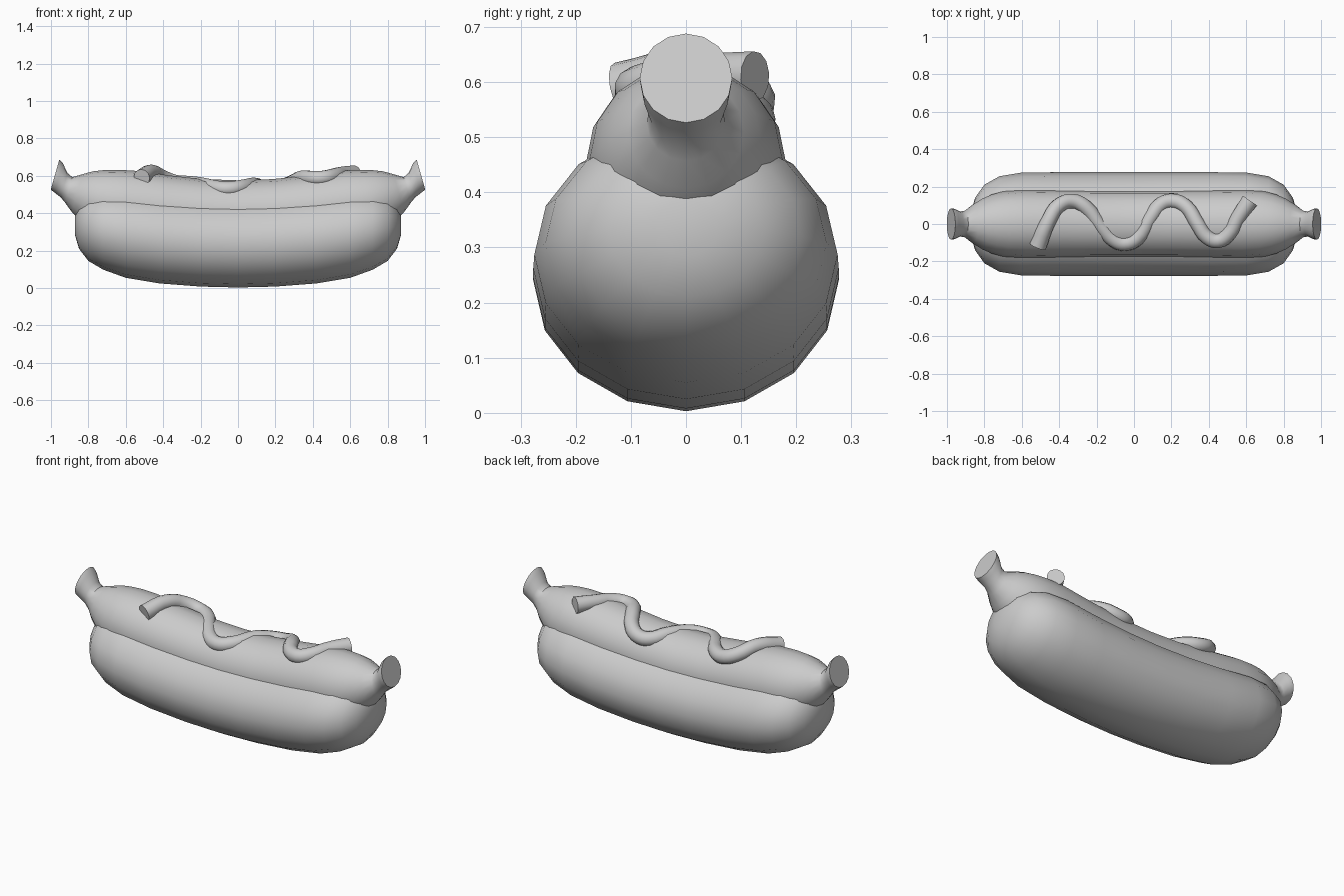
import bpy
import bmesh
from math import sin, cos, pi, radians

default_cube = bpy.data.objects.get("Cube")
if default_cube:
    bpy.data.objects.remove(default_cube, do_unlink=True)

SIDES = 16

# One plain colour for every part
grey = bpy.data.materials.new("light_grey")
grey.use_nodes = True
grey.diffuse_color = (0.6, 0.6, 0.6, 1)
shader = next(n for n in grey.node_tree.nodes if n.type == "BSDF_PRINCIPLED")
shader.inputs["Base Color"].default_value = grey.diffuse_color


def smooth(obj, angle):
    bpy.ops.object.select_all(action="DESELECT")
    obj.select_set(True)
    bpy.context.view_layer.objects.active = obj
    bpy.ops.object.shade_smooth_by_angle(angle=radians(angle))


def loft(name, half, angle):
    """Skin tilted elliptical rings (x, z, tilt, half height, half width), mirrored in x."""
    mirrored = [(-x, z, -t, h, w) for x, z, t, h, w in reversed(half[1:])]
    bm = bmesh.new()
    rings = []
    for x, z, tilt, h, w in mirrored + half:
        t = radians(tilt)
        ring = []
        for i in range(SIDES):
            a = 2 * pi * i / SIDES
            up = h * cos(a)
            ring.append(bm.verts.new((x - sin(t) * up, w * sin(a), z + cos(t) * up)))
        rings.append(ring)
    for r, s in zip(rings, rings[1:]):
        for i in range(SIDES):
            j = (i + 1) % SIDES
            bm.faces.new((r[i], r[j], s[j], s[i]))
    bm.faces.new(rings[0])
    bm.faces.new(rings[-1])
    bmesh.ops.recalc_face_normals(bm, faces=bm.faces)
    mesh = bpy.data.meshes.new(name)
    bm.to_mesh(mesh)
    bm.free()
    mesh.materials.append(grey)
    obj = bpy.data.objects.new(name, mesh)
    bpy.context.collection.objects.link(obj)
    smooth(obj, angle)
    return obj


# Bun: a fat, gently bent loaf with rounded ends
loft("bun", [
    (0, .24, 0, .237, .277),
    (.2, .245, 0, .237, .277),
    (.42, .262, 0, .237, .277),
    (.6, .287, 0, .232, .275),
    (.72, .308, 0, .21, .255),
    (.8, .32, 0, .175, .21),
    (.85, .33, 0, .12, .14),
    (.872, .335, 0, .05, .06),
], 60)

# Sausage: bent body, pinched necks and flared flat ends
body = [
    (0, .398, 0), (.2, .405, 4), (.4, .425, 8), (.6, .45, 11), (.7, .463, 13),
    (.76, .477, 14), (.81, .493, 15), (.86, .508, 16), (.905, .525, 16),
    (.93, .55, 16), (.958, .588, 16), (.978, .607, 16),
]
radii = [.178, .178, .18, .182, .174, .158, .136, .105, .071, .067, .081, .084]
loft("sausage", [(x, z, t, r, r) for (x, z, t), r in zip(body, radii)], 50)

# Sauce: a wavy tube lying over the sausage
path = [
    (-.515, -.12, .59), (-.46, .01, .62), (-.4, .1, .59), (-.33, .122, .565),
    (-.26, .09, .56), (-.18, -.01, .55), (-.11, -.085, .535), (-.05, -.105, .53),
    (.02, -.075, .54), (.09, .035, .55), (.15, .108, .535), (.21, .122, .535),
    (.28, .09, .56), (.34, 0, .588), (.39, -.07, .588), (.45, -.09, .588),
    (.51, -.05, .6), (.555, .03, .61), (.62, .125, .61),
]
curve = bpy.data.curves.new("sauce", "CURVE")
curve.dimensions = "3D"
curve.bevel_depth = .04
curve.bevel_resolution = 4
curve.resolution_u = 4
curve.use_fill_caps = True
spline = curve.splines.new("BEZIER")
spline.bezier_points.add(len(path) - 1)
for point, co in zip(spline.bezier_points, path):
    point.co = co
    point.handle_left_type = point.handle_right_type = "AUTO"
for end in (0, -1):
    spline.bezier_points[end].radius = 1.15
curve.materials.append(grey)
sauce = bpy.data.objects.new("sauce", curve)
bpy.context.collection.objects.link(sauce)
bpy.ops.object.select_all(action="DESELECT")
sauce.select_set(True)
bpy.context.view_layer.objects.active = sauce
bpy.ops.object.convert(target="MESH")
smooth(bpy.context.view_layer.objects.active, 50)
